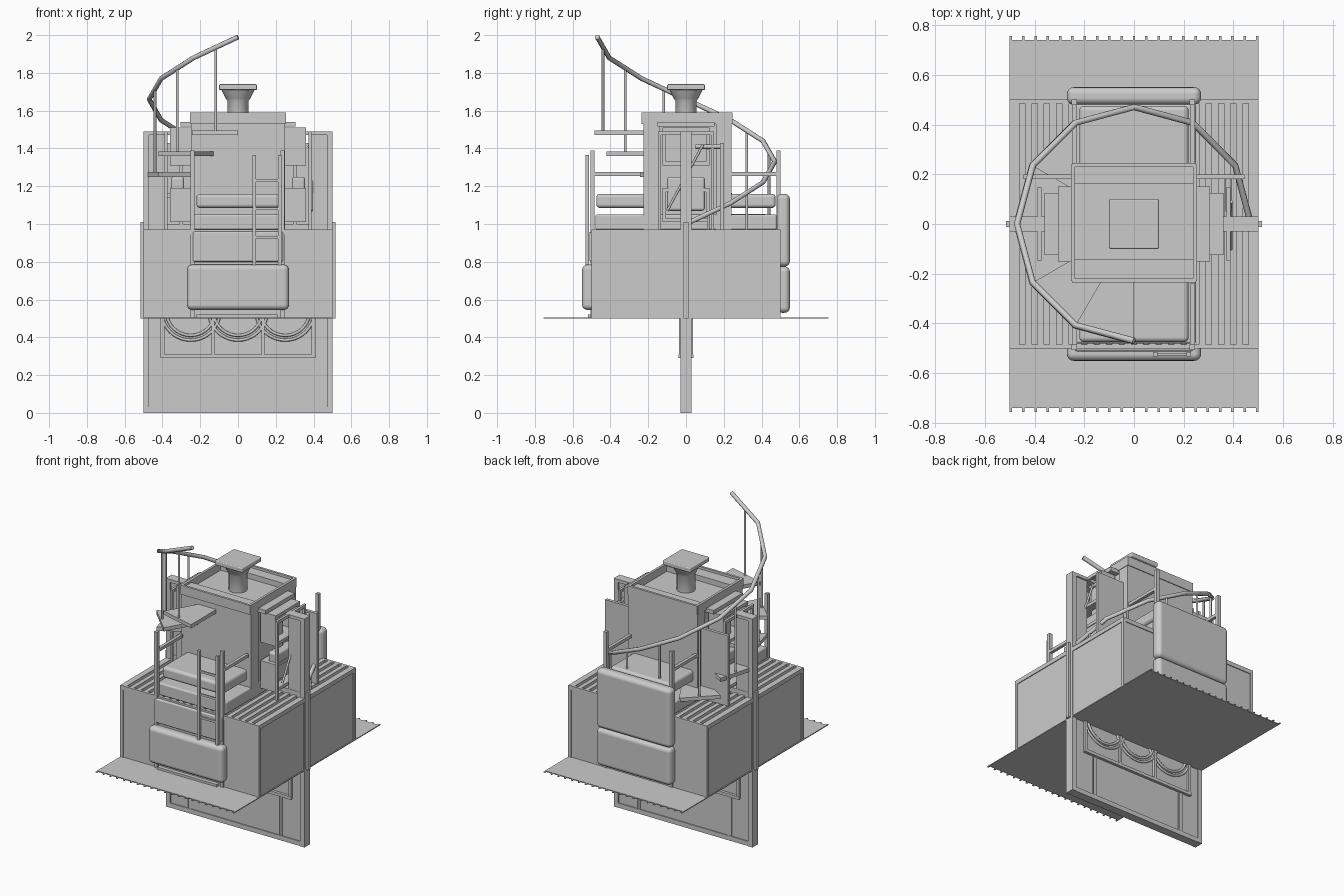
import bpy, bmesh, math
from mathutils import Vector

if "Cube" in bpy.data.objects:
    bpy.data.objects.remove(bpy.data.objects["Cube"])


def mesh_object(name, bm):
    bmesh.ops.recalc_face_normals(bm, faces=bm.faces)
    me = bpy.data.meshes.new(name)
    bm.to_mesh(me)
    bm.free()
    ob = bpy.data.objects.new(name, me)
    bpy.context.collection.objects.link(ob)
    return ob


def box(name, x0, x1, y0, y1, z0, z1, bevel=0):
    bm = bmesh.new()
    bmesh.ops.create_cube(bm, size=1)
    for v in bm.verts:
        v.co = ((x0 + x1) / 2 + v.co.x * (x1 - x0), (y0 + y1) / 2 + v.co.y * (y1 - y0),
                (z0 + z1) / 2 + v.co.z * (z1 - z0))
    ob = mesh_object(name, bm)
    if bevel:
        m = ob.modifiers.new("Bevel", "BEVEL")
        m.width, m.segments = bevel, 4
        for p in ob.data.polygons:
            p.use_smooth = True
        m.harden_normals = True
    return ob


def mirrored_box(name, x0, x1, y0, y1, z0, z1, bevel=0):
    box(name + "_right", x0, x1, y0, y1, z0, z1, bevel)
    box(name + "_left", -x1, -x0, y0, y1, z0, z1, bevel)


def tube(name, pts, r, cyclic=False):
    cu = bpy.data.curves.new(name, "CURVE")
    cu.dimensions = "3D"
    cu.bevel_depth, cu.bevel_resolution, cu.use_fill_caps = r, 2, True
    sp = cu.splines.new("POLY")
    sp.points.add(len(pts) - 1)
    for p, c in zip(sp.points, pts):
        p.co = (*c, 1)
    sp.use_cyclic_u = cyclic
    ob = bpy.data.objects.new(name, cu)
    bpy.context.collection.objects.link(ob)
    return ob


def lathe(name, profile, n=24):
    bm = bmesh.new()
    rings = [[bm.verts.new((r * math.cos(2 * math.pi * i / n), r * math.sin(2 * math.pi * i / n), z))
              for i in range(n)] for r, z in profile]
    for a, b in zip(rings, rings[1:]):
        for i in range(n):
            bm.faces.new((a[i], a[(i + 1) % n], b[(i + 1) % n], b[i])).smooth = True
    return mesh_object(name, bm)


# Rug with fringe on both short ends
box("rug", -.5, .5, -.74, .74, .499, .505)
for i in range(21):
    x = -.495 + i * .0495
    for s in (-1, 1):
        box("rug_fringe", x - .005, x + .005, min(s * .73, s * .755), max(s * .73, s * .755), .499, .504)

# Upright door panel with side stiles
box("door_panel", -.47, .47, -.022, .022, 0, 1)
mirrored_box("door_stile", .47, .5, -.03, .03, 0, 1.49)
box("door_bottom_rail", -.47, .47, -.028, .028, 0, .03)
mirrored_box("upper_panel", .38, .47, -.02, .02, 1, 1.48)
mirrored_box("upper_top_rail", .25, .5, -.03, .03, 1.47, 1.49)
mirrored_box("upper_inner_post", .29, .31, -.02, .02, .97, 1.49)
mirrored_box("edge_strap", .49, .515, -.012, .012, .5, 1.01)

# Tracery window on both faces of the door
for s in (-1, 1):
    y = s * .026
    for a, b in ((-.41, -.39), (.39, .41), (-.14, -.125), (.125, .14)):
        box("window_bar", a, b, y - .012, y + .012, .29, .5)
    box("window_sill", -.41, .41, y - .014, y + .014, .29, .31)
    for cx in (-.25, 0, .25):
        for r in (.13, .155):
            arc = [(cx + r * math.cos(t), y, .54 + r * math.sin(t))
                   for t in [math.pi * (1 + k / 20) for k in range(21)]]
            tube("window_arc", arc, .008)
    for x in (-.345, -.325, .315, .335):
        box("door_groove_strip", x - .004, x + .004, y - .002, y + .002, .03, .29)

# Large crate with slatted top and corner trim
box("crate", -.495, .495, -.495, .495, .505, .945)
for i in range(20):
    x = -.475 + i * .05
    box("crate_slat", x - .014, x + .014, -.485, .485, .945, .972)
for s in (-1, 1):
    box("crate_rim_end", -.5, .5, s * .492 - .008, s * .492 + .008, .945, .972)
    box("crate_rim_side", s * .492 - .008, s * .492 + .008, -.5, .5, .945, .972)
    for t in (-1, 1):
        box("crate_corner", s * .49 - .01, s * .49 + .01, t * .49 - .01, t * .49 + .01, .505, .972)

# Upholstered bench: seat, cushions and four posts
box("seat_base", -.25, .25, -.48, .48, .97, 1.05, .01)
box("seat_cushion", -.22, .22, -.475, .475, 1.085, 1.16, .02)
box("front_lower_cushion", -.27, .27, -.55, -.48, .545, .785, .028)
box("front_apron", -.24, .24, -.512, -.48, .80, .96, .01)
box("back_lower_cushion", -.27, .27, .48, .55, .53, .775, .028)
box("back_upper_cushion", -.27, .27, .48, .55, .775, 1.16, .028)
box("front_foot_rail", -.22, .21, -.52, -.49, .505, .52)
for x in (-.24, .235):
    for y in (-.495, .49):
        box("bench_post", x - .011, x + .011, y - .011, y + .011, .505, 1.39)
    for s in (-1, 1):
        box("bench_arm_rail", x - .01, x + .01, min(s * .24, s * .49), max(s * .24, s * .49), 1.255, 1.275)

# Short ladder at the front
for x in (.085, .22):
    box("ladder_rail", x - .009, x + .009, -.532, -.514, .77, 1.365)
for z in (.93, 1.08, 1.23):
    box("ladder_rung", .085, .22, -.528, -.518, z - .007, z + .007)

# Cabin with recessed roof and a shelf passing through it
box("cabin_front", -.25, .25, -.225, -.14, .97, 1.575)
box("cabin_back", -.25, .25, .16, .24, .97, 1.575)
box("cabin_core", -.24, .24, -.14, .16, .97, 1.54)
for s in (-1, 1):
    box("roof_rim_side", s * .245 - .008, s * .245 + .008, -.23, .24, 1.53, 1.59)
box("roof_rim_front", -.25, .25, -.235, -.22, 1.53, 1.59)
box("roof_rim_back", -.25, .25, .23, .245, 1.53, 1.59)
box("through_shelf", -.305, .305, -.15, .15, 1.515, 1.54)

# Side window units and rods
for s in (-1, 1):
    tag = "right" if s > 0 else "left"
    for z0, z1 in ((1.32, 1.5), (1.02, 1.18)):
        for y in (-.115, .115):
            box("side_frame_post_" + tag, s * .305 - .055, s * .305 + .055, y - .01, y + .01, z0, z1)
        for z in (z0, z1):
            box("side_frame_rail_" + tag, s * .305 - .055, s * .305 + .055, -.125, .125, z - .01, z + .01)
    box("side_cushion_" + tag, s * .32 - .035, s * .32 + .035, -.1, .1, 1.07, 1.25, .015)
    for y in (-.14, .14):
        box("side_rod_" + tag, s * .38 - .008, s * .38 + .008, y - .008, y + .008, .97, 1.49)
    box("side_rod_top_" + tag, s * .38 - .008, s * .38 + .008, -.14, .14, 1.47, 1.49)
tube("diagonal_brace", [(.39, -.1, 1.07), (.39, .09, 1.42)], .007)
tube("brace_handle", [(.38, .05, 1.41), (.38, .18, 1.41)], .012)

# Rear plates beside the cabin
mirrored_box("rear_plate", .24, .445, .18, .2, .97, 1.43)

# Chimney with flared neck and square cap
lathe("chimney_neck", [(.055, 1.53), (.055, 1.65), (.065, 1.665), (.088, 1.71)])
box("chimney_cap", -.1, .1, -.1, .1, 1.71, 1.74, .006)

# Spiral stair: wedge treads, balusters and handrail
R, TOP, RISE = .47, 1.99, .11


def polar(r, k, z):
    a = -math.pi / 2 - k * math.pi / 6
    return Vector((r * math.cos(a), r * math.sin(a), z))


tube("stair_handrail", [polar(R, k, TOP - k * RISE) for k in range(10)], .013)
for k in range(9):
    z = 1.47 - k * RISE
    if z > .95:
        bm = bmesh.new()
        low = [bm.verts.new(polar(r, j, z)) for r, j in ((.06, k), (.485, k), (.485, k + 1), (.06, k + 1))]
        face = bm.faces.new(low)
        ext = bmesh.ops.extrude_face_region(bm, geom=[face])
        for v in ext["geom"]:
            if isinstance(v, bmesh.types.BMVert):
                v.co.z += .024
        mesh_object("stair_tread", bm)
    p = polar(.455, k + .5, max(z, .95))
    tube("stair_baluster", [p, (p.x, p.y, TOP - (k + .5) * RISE)], .007)
